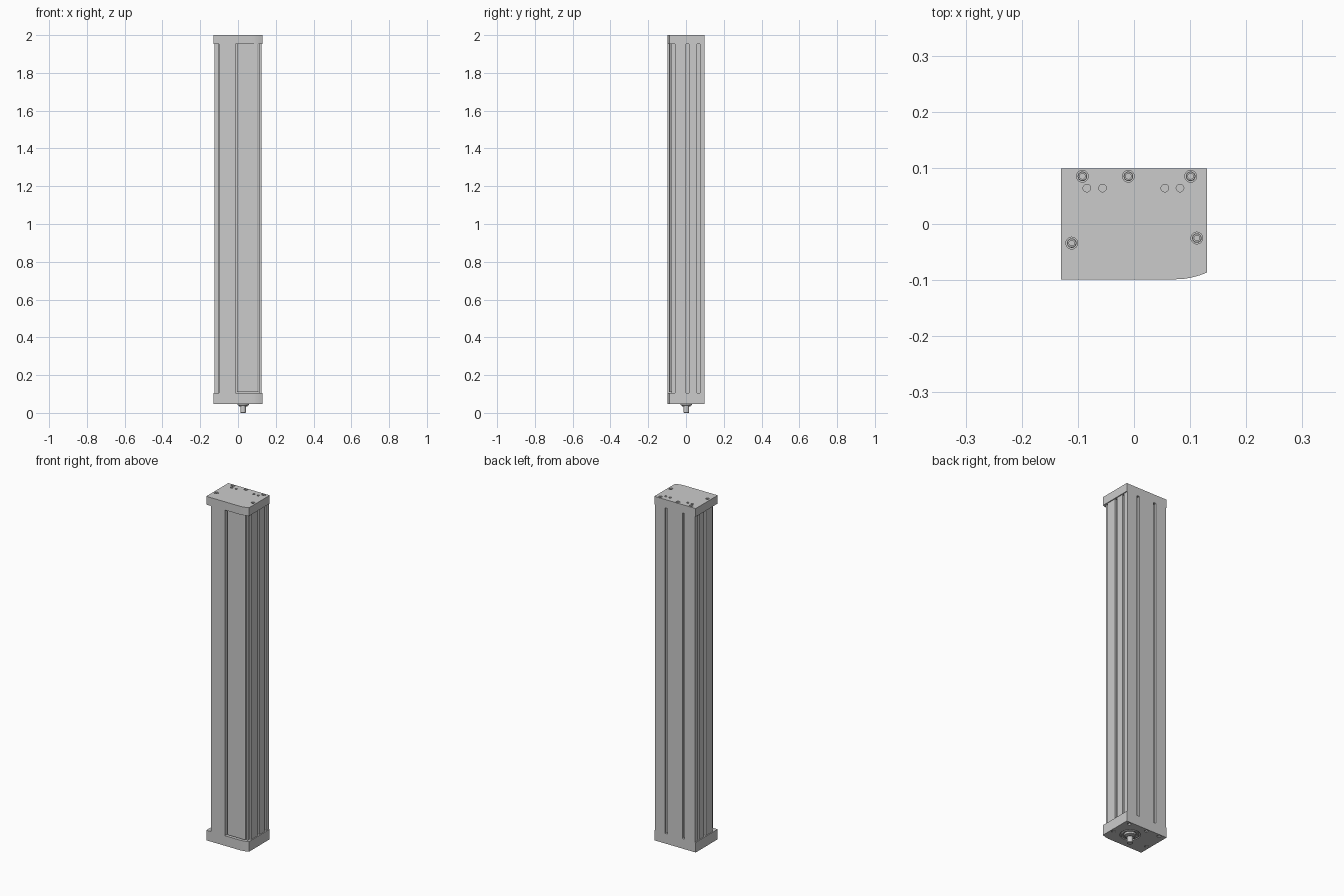
import bpy, bmesh, math

if "Cube" in bpy.data.objects:
    bpy.data.objects.remove(bpy.data.objects["Cube"])

Y = 0.0985          # half depth
Z0, Z1, Z2, Z3 = 0.048, 0.105, 1.953, 2.0


def finish(bm, name):
    bmesh.ops.recalc_face_normals(bm, faces=bm.faces)
    me = bpy.data.meshes.new(name)
    bm.to_mesh(me)
    bm.free()
    ob = bpy.data.objects.new(name, me)
    bpy.context.collection.objects.link(ob)
    return ob


def extrude(name, pts, z0, z1):
    bm = bmesh.new()
    f = bm.faces.new([bm.verts.new((x, y, z0)) for x, y in pts])
    r = bmesh.ops.extrude_face_region(bm, geom=[f])
    bmesh.ops.translate(bm, vec=(0, 0, z1 - z0),
                        verts=[v for v in r['geom'] if isinstance(v, bmesh.types.BMVert)])
    return finish(bm, name)


def ring(bm, c, r, z, n):
    return [bm.verts.new((c[0] + r * math.cos(2 * math.pi * i / n),
                          c[1] + r * math.sin(2 * math.pi * i / n), z)) for i in range(n)]


def lathe(bm, c, prof, n=32):
    """Closed stack of rings from (radius, z) pairs, capped at both ends."""
    rings = [ring(bm, c, r, z, n) for r, z in prof]
    for a, b in zip(rings, rings[1:]):
        for i in range(n):
            bm.faces.new((a[i], a[(i + 1) % n], b[(i + 1) % n], b[i]))
    bm.faces.new(rings[0])
    bm.faces.new(rings[-1])


def smooth(ob):
    bpy.ops.object.select_all(action='DESELECT')
    bpy.context.view_layer.objects.active = ob
    ob.select_set(True)
    bpy.ops.object.shade_smooth_by_angle(angle=math.radians(30))


def cut(ob, bm):
    cutter = finish(bm, ob.name + "_cutter")
    m = ob.modifiers.new("holes", 'BOOLEAN')
    m.operation, m.solver, m.object = 'DIFFERENCE', 'EXACT', cutter
    bpy.context.view_layer.objects.active = ob
    ob.select_set(True)
    bpy.ops.object.modifier_apply(modifier=m.name)
    bpy.data.objects.remove(cutter)


def t_slot(px, py, dx, dy):
    """T-slot centred at a point on an edge running along (dx, dy); inside is to its left."""
    shape = [(-.007, 0), (-.007, .005), (-.011, .005), (-.011, .014),
             (.011, .014), (.011, .005), (.007, .005), (.007, 0)]
    return [(px + t * dx - d * dy, py + t * dy + d * dx) for t, d in shape]


# Extruded housing: front plate, cover pocket, right slots, back slots, left slots
body = [(-.1, -Y), (-.014, -Y), (-.014, -.075), (.108, -.075), (.108, -.078),
        (.116, -.078), (.116, -.058), (.125, -.058)]
for y in (.008, .066):
    body += t_slot(.125, y, 0, 1)
body += [(.125, Y)]
for x in (.055, -.053):
    body += t_slot(x, Y, -1, 0)
body += [(-.125, Y)]
for y in (.066, .008):
    body += t_slot(-.125, y, 0, -1)
body += [(-.125, -.058), (-.107, -.058), (-.107, -.075), (-.1, -.075)]
extrude("housing", body, Z1, Z2)

# Recessed cover strip on the front
extrude("front_cover", [(-.004, -.09), (.1, -.09), (.108, -.086), (.108, -.075), (-.004, -.075)],
        Z1 + .005, Z2 - .001)

# End caps with one curved front corner
cap = [(-.13, -Y), (.075, -Y)]
cap += [(.075 + .055 * t, -Y + .012 * t * t) for t in (.25, .5, .75, 1)]
cap += [(.13, Y), (-.13, Y)]
top = extrude("top_cap", cap, Z2, Z3)
bottom = extrude("bottom_cap", cap, Z0, Z1)

screws = [(-.092, .085), (-.01, .085), (.101, .085), (-.111, -.034), (.112, -.025)]
pins = [(-.084, .064, .025), (.082, .064, .025), (-.056, .064, .004), (.055, .064, .004)]
shaft = (.027, .002)

bm = bmesh.new()
for c in screws:
    lathe(bm, c, [(.0105, Z3 - .014), (.0105, Z3 + .01)], 24)
for x, y, d in pins:
    lathe(bm, (x, y), [(.0068, Z3 - d), (.0068, Z3 + .01)], 20)
cut(top, bm)

bm = bmesh.new()
for c in screws:
    lathe(bm, c, [(.0105, Z0 - .01), (.0105, Z0 + .014)], 24)
lathe(bm, shaft, [(.052, Z0 - .01), (.052, Z0 + .006)], 48)
cut(bottom, bm)
smooth(top)
smooth(bottom)

# Socket-head screws sunk in both caps
for name, face, s in (("top_screws", Z3, -1), ("bottom_screws", Z0, 1)):
    bm = bmesh.new()
    for c in screws:
        lathe(bm, c, [(.0085, face + s * .015), (.0085, face + s * .003), (.0075, face + s * .002),
                      (.0048, face + s * .002), (.0048, face + s * .009)], 18)
    smooth(finish(bm, name))

# Bearing collar and drive shaft under the bottom cap
bm = bmesh.new()
lathe(bm, shaft, [(.045, Z0 + .008), (.045, Z0), (.036, Z0), (.036, Z0 + .004), (.03, Z0 + .004),
                  (.03, .041), (.022, .039), (.022, .034), (.015, .034)], 40)
smooth(finish(bm, "bearing_collar"))
bm = bmesh.new()
lathe(bm, shaft, [(.015, .05), (.015, .002), (.013, 0)], 32)
smooth(finish(bm, "drive_shaft"))
